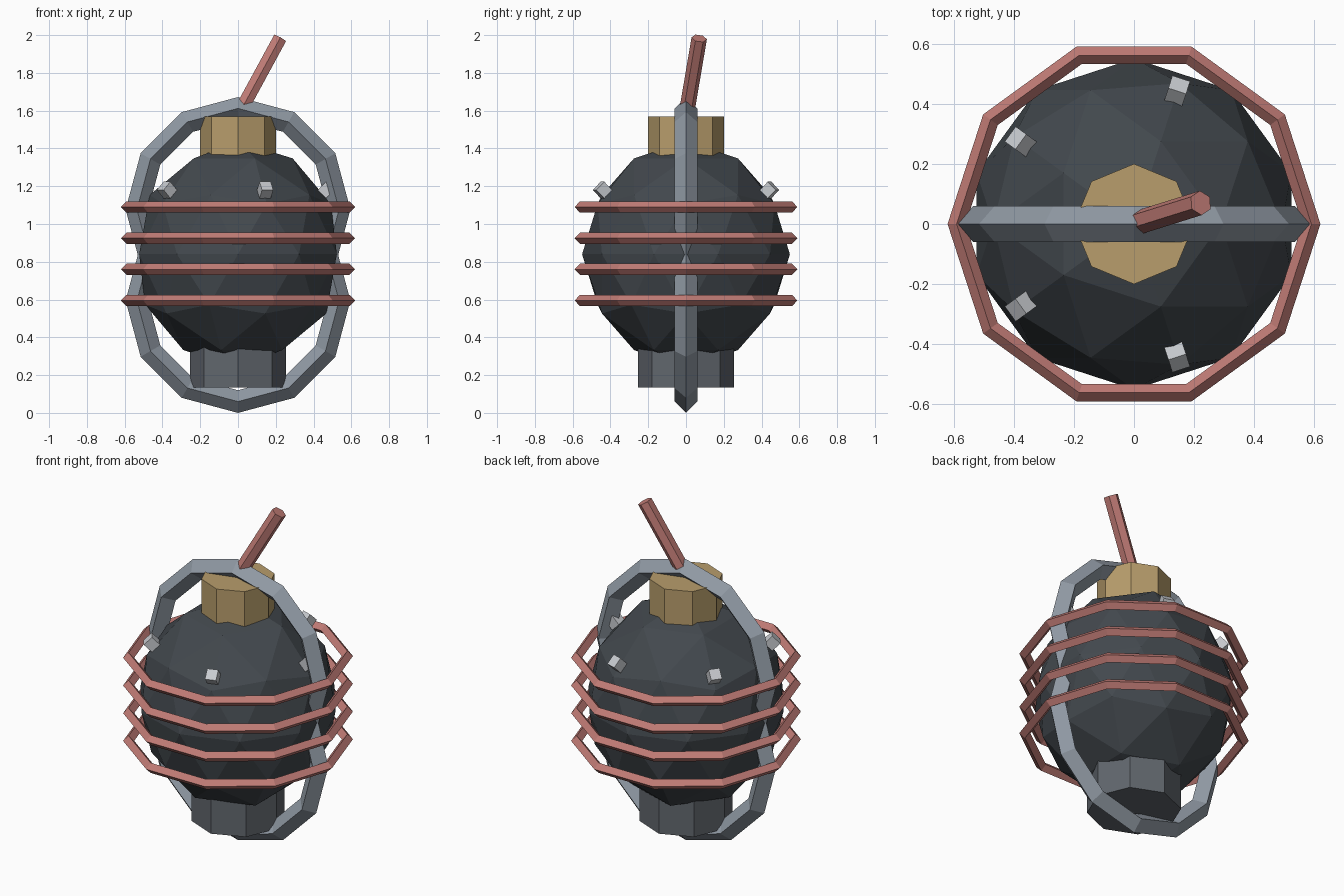
import bpy
from math import radians, cos, sin, pi
from mathutils import Vector, Euler

if "Cube" in bpy.data.objects:
    bpy.data.objects.remove(bpy.data.objects["Cube"])

CENTER = 0.84


def material(name, rgb):
    mat = bpy.data.materials.new(name)
    mat.diffuse_color = (*rgb, 1)
    mat.use_nodes = True
    mat.node_tree.nodes["Principled BSDF"].inputs["Base Color"].default_value = mat.diffuse_color
    return mat


dark = material("dark_iron", (0.055, 0.065, 0.075))
iron = material("base_iron", (0.12, 0.135, 0.155))
steel = material("steel", (0.28, 0.32, 0.37))
brass = material("brass", (0.48, 0.34, 0.15))
copper = material("copper", (0.53, 0.20, 0.18))
pale = material("pale_steel", (0.58, 0.60, 0.63))


def finish(name, mat):
    ob = bpy.context.object
    ob.name = name
    ob.data.materials.append(mat)
    return ob


def prism(name, mat, sides, radius, depth, loc, rot=(0, 0, 0)):
    bpy.ops.mesh.primitive_cylinder_add(vertices=sides, radius=radius, depth=depth,
                                        location=loc, rotation=rot)
    return finish(name, mat)


def ring(name, mat, sides, major, minor, z, rot=(0, 0, 0)):
    bpy.ops.mesh.primitive_torus_add(major_segments=sides, minor_segments=4,
                                     major_radius=major, minor_radius=minor,
                                     location=(0, 0, z), rotation=rot)
    return finish(name, mat)


# Faceted body, slightly taller than wide
bpy.ops.mesh.primitive_ico_sphere_add(subdivisions=2, radius=0.55, location=(0, 0, CENTER))
body = finish("body", dark)
body.scale.z = 1.085

# Octagonal base and top cap
prism("base", iron, 8, 0.255, 0.24, (0, 0, 0.255))
prism("cap", brass, 8, 0.2, 0.22, (0, 0, 1.46))

# Upright strap made of two crossing hoops
for name, z in (("lower_hoop", 0.595), ("upper_hoop", 1.077)):
    ring(name, steel, 12, 0.535, 0.06, z, (pi / 2, 0, 0))

# Horizontal coil rings
for i in range(4):
    ring(f"coil_ring_{i + 1}", copper, 10, 0.59, 0.03, 0.595 + 0.165 * i)

# Tilted bolts around the shoulder
for i in range(5):
    a = radians(72 * i)
    bpy.ops.mesh.primitive_cube_add(size=0.062, rotation=(0, radians(45), a),
                                    location=(0.465 * cos(a), 0.465 * sin(a), 1.18))
    finish(f"bolt_{i + 1}", pale)

# Leaning fuse
tilt = Euler((radians(-8.5), radians(28.5), 0))
length = 0.41
axis = tilt.to_matrix() @ Vector((0, 0, 1))
top = Vector((0.222, 0.07, 1.983))
prism("fuse", copper, 6, 0.041, length, top - axis * length / 2, tilt)
